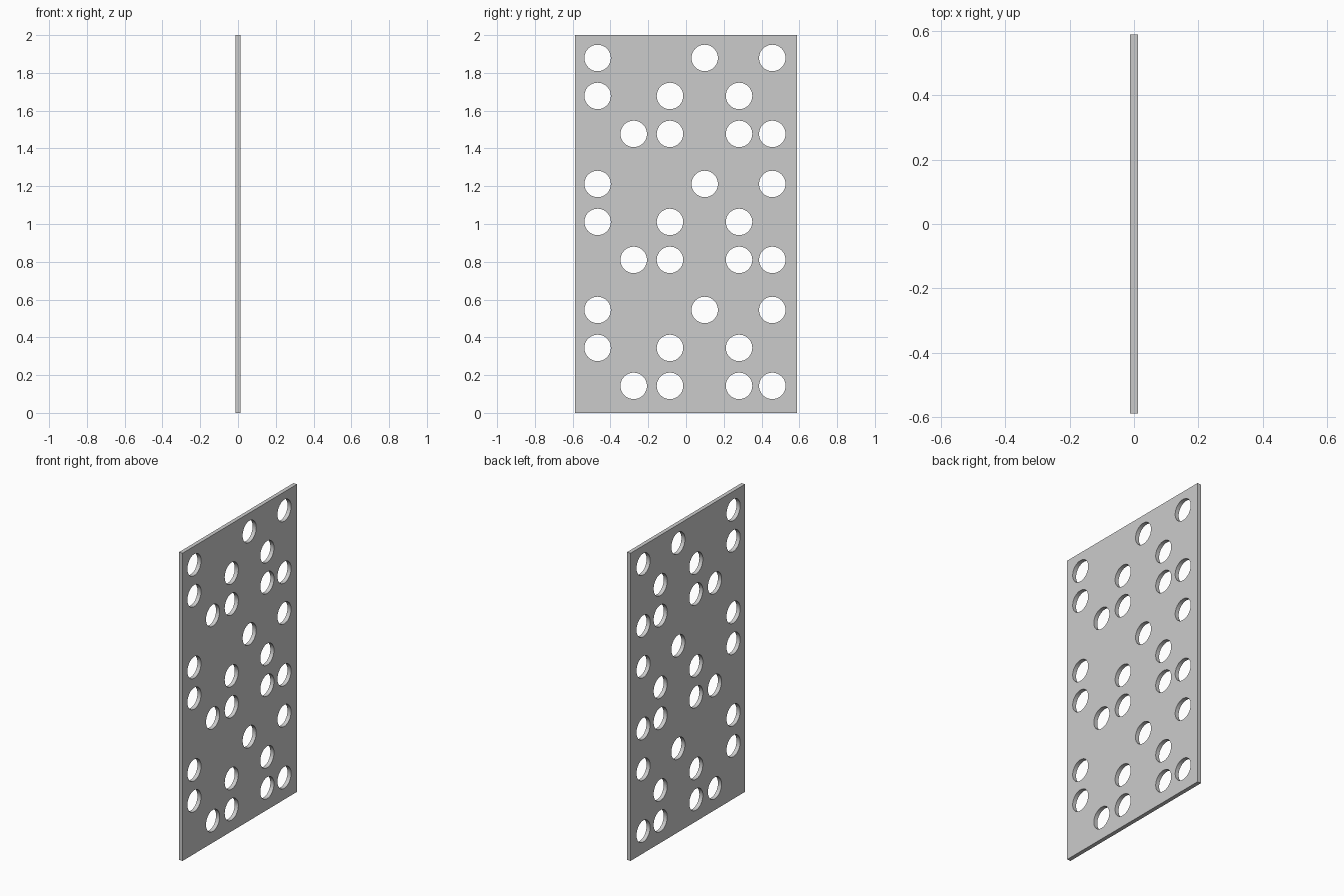
import bpy, bmesh, math
from mathutils import Matrix

if "Cube" in bpy.data.objects:
    bpy.data.objects.remove(bpy.data.objects["Cube"])

THICK, WIDTH, HEIGHT = 0.026, 1.176, 2.0
RADIUS = 0.07
COLUMNS = [-0.468, -0.277, -0.085, 0.099, 0.281, 0.457]
# Bottom-to-top rows of one pattern block: (height, columns with holes)
ROWS = [(0.143, (1, 2, 4, 5)), (0.344, (0, 2, 4)), (0.545, (0, 3, 5))]
BLOCK_PITCH = 0.667


def make_object(name, bm):
    mesh = bpy.data.meshes.new(name)
    bm.to_mesh(mesh)
    bm.free()
    obj = bpy.data.objects.new(name, mesh)
    bpy.context.collection.objects.link(obj)
    return obj


# Flat panel
bm = bmesh.new()
bmesh.ops.create_cube(bm, size=1, matrix=Matrix.Translation((0, 0, HEIGHT / 2))
                      @ Matrix.Diagonal((THICK, WIDTH, HEIGHT, 1)))
panel = make_object("perforated_panel", bm)

# Hole cutters: the three-row pattern repeated three times
bm = bmesh.new()
for block in range(3):
    for z, cols in ROWS:
        for c in cols:
            place = Matrix.Translation((0, COLUMNS[c], z + block * BLOCK_PITCH))
            bmesh.ops.create_cone(bm, cap_ends=True, segments=48, radius1=RADIUS,
                                  radius2=RADIUS, depth=0.2,
                                  matrix=place @ Matrix.Rotation(math.pi / 2, 4, 'Y'))
cutter = make_object("hole_cutter", bm)
cutter.hide_render = True

# Punch the holes, then discard the cutter
mod = panel.modifiers.new("holes", 'BOOLEAN')
mod.operation = 'DIFFERENCE'
mod.solver = 'EXACT'
mod.object = cutter
bpy.context.view_layer.objects.active = panel
panel.select_set(True)
bpy.ops.object.modifier_apply(modifier=mod.name)
bpy.data.objects.remove(cutter)

# Smooth hole walls, crisp edges
bpy.ops.object.shade_smooth_by_angle(angle=math.radians(30))
